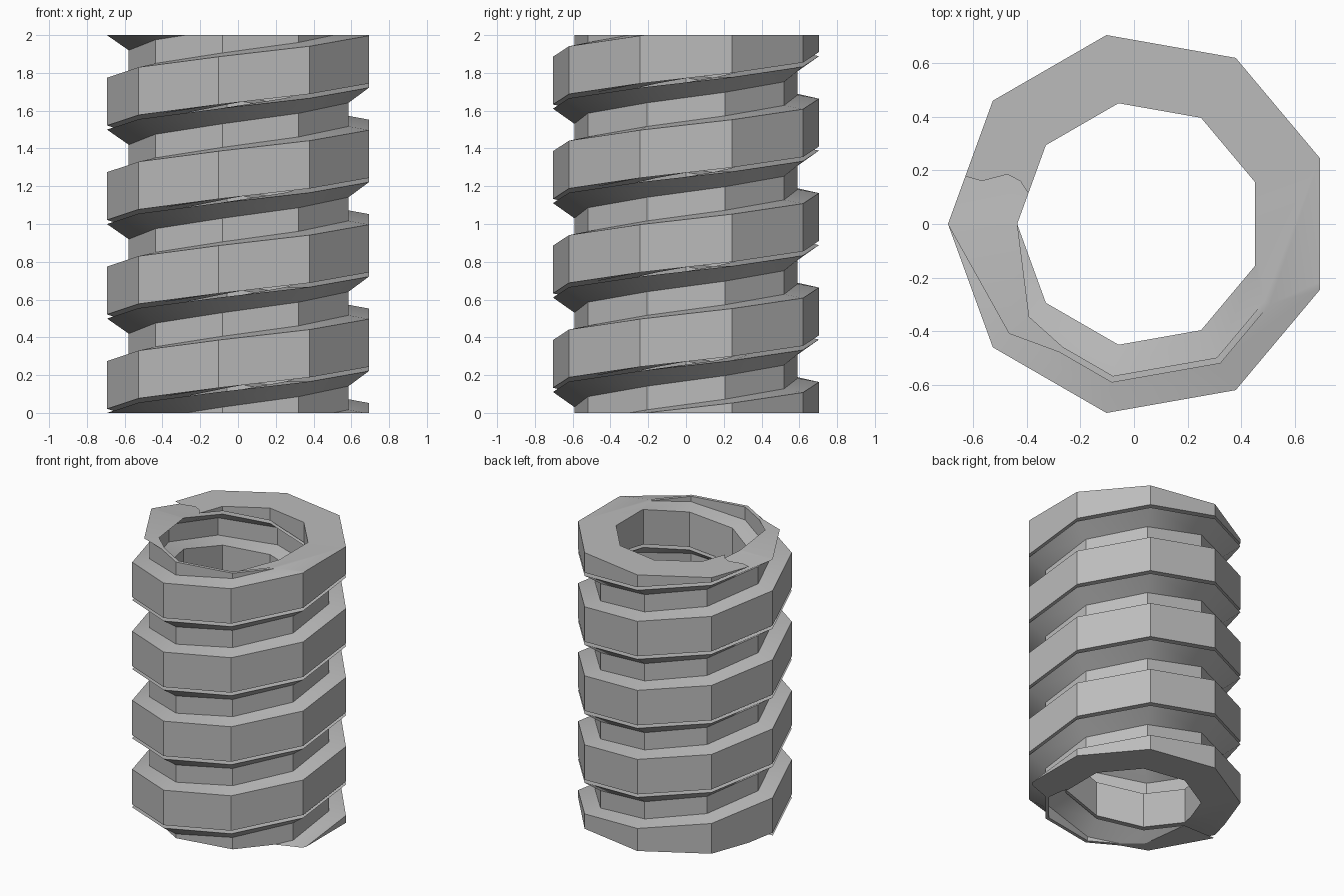
import bpy, bmesh, math

old = bpy.data.objects.get("Cube")
if old:
    bpy.data.objects.remove(old, do_unlink=True)

SIDES, PITCH, TURNS, HEIGHT = 9, 0.5, 7, 2.0
R_OUT, R_IN, WEB_OUT, WEB_IN = 0.715, 0.457, 0.6, 0.575
CENTRE_X = R_OUT * (1 - math.cos(math.pi / SIDES)) / 2

# Plain grey metal
grey = bpy.data.materials.new("grey metal")
grey.use_nodes = True
colour = (0.5, 0.5, 0.5, 1)
grey.diffuse_color = colour
grey.node_tree.nodes["Principled BSDF"].inputs["Base Color"].default_value = colour

# Cross-section of the coil as (radius, height): thick band, thin web, flared lip
profile = [
    (R_IN, 0.022), ((WEB_IN + R_IN) / 2 + 0.045, 0.029), (R_OUT, 0.022),
    (R_OUT, 0.275), (WEB_OUT, 0.295), (WEB_OUT, 0.42), (R_OUT, PITCH),
    (R_IN, PITCH), (WEB_IN, 0.42), (WEB_IN, 0.295), (R_IN, 0.275),
]

# Sweep the section along a nine-sided helix
bm = bmesh.new()
rings = []
for k in range(SIDES * TURNS + 1):
    a = math.pi + 2 * math.pi * k / SIDES
    lift = PITCH * (k / SIDES - 2) - 0.0005
    rings.append([bm.verts.new((CENTRE_X + r * math.cos(a), r * math.sin(a), z + lift))
                  for r, z in profile])
n = len(profile)
for low, high in zip(rings, rings[1:]):
    for i in range(n):
        j = (i + 1) % n
        bm.faces.new((low[i], low[j], high[j], high[i]))
bm.faces.new(rings[0])
bm.faces.new(rings[-1])
bmesh.ops.recalc_face_normals(bm, faces=bm.faces)
bmesh.ops.triangulate(bm, faces=bm.faces)
mesh = bpy.data.meshes.new("threaded_sleeve")
bm.to_mesh(mesh)
bm.free()
sleeve = bpy.data.objects.new("threaded_sleeve", mesh)
bpy.context.collection.objects.link(sleeve)
mesh.materials.append(grey)

# Trim both ends flat
bpy.ops.mesh.primitive_cube_add(size=HEIGHT, location=(0, 0, HEIGHT / 2))
trim = bpy.context.object
trim.name = "trim_block"
trim.hide_render = True
trim.data.materials.append(grey)
cut = sleeve.modifiers.new("trim", 'BOOLEAN')
cut.operation, cut.solver, cut.object = 'INTERSECT', 'EXACT', trim
bpy.ops.object.select_all(action='DESELECT')
sleeve.select_set(True)
bpy.context.view_layer.objects.active = sleeve
bpy.ops.object.modifier_apply(modifier=cut.name)
bpy.data.objects.remove(trim, do_unlink=True)
bpy.ops.object.shade_smooth_by_angle(angle=math.radians(30))
